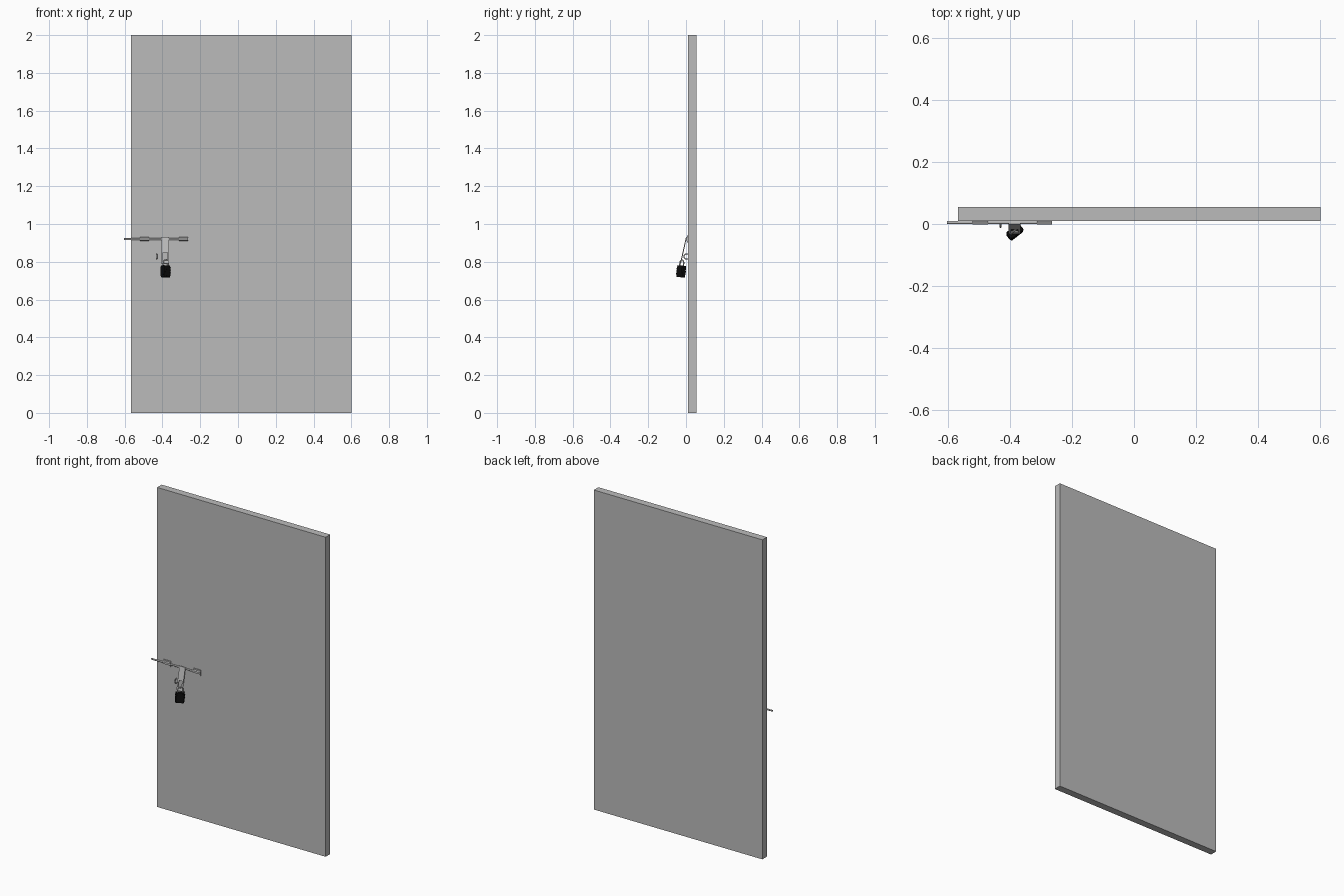
import bpy, bmesh, math
from mathutils import Matrix, Vector

if "Cube" in bpy.data.objects:
    bpy.data.objects.remove(bpy.data.objects["Cube"], do_unlink=True)


def material(name, value, rough=0.5):
    mat = bpy.data.materials.new(name)
    mat.use_nodes = True
    colour = (value, value, value, 1)
    mat.diffuse_color = colour
    bsdf = mat.node_tree.nodes["Principled BSDF"]
    bsdf.inputs["Base Color"].default_value = colour
    bsdf.inputs["Roughness"].default_value = rough
    return mat


GREY = material("door grey", 0.5)
STEEL = material("bolt steel", 0.5)
BLACK = material("padlock black", 0.004)


def finish(bm, name, mat, smooth=False):
    bmesh.ops.recalc_face_normals(bm, faces=bm.faces)
    mesh = bpy.data.meshes.new(name)
    bm.to_mesh(mesh)
    bm.free()
    mesh.materials.append(mat)
    obj = bpy.data.objects.new(name, mesh)
    bpy.context.collection.objects.link(obj)
    if smooth:
        activate(obj)
        bpy.ops.object.shade_smooth_by_angle(angle=math.radians(40))
    return obj


def activate(obj):
    bpy.ops.object.select_all(action='DESELECT')
    obj.select_set(True)
    bpy.context.view_layer.objects.active = obj


def box(name, lo, hi, mat):
    lo, hi = Vector(lo), Vector(hi)
    bm = bmesh.new()
    bmesh.ops.create_cube(bm, size=1)
    bmesh.ops.scale(bm, vec=hi - lo, verts=bm.verts)
    bmesh.ops.translate(bm, vec=(lo + hi) / 2, verts=bm.verts)
    return finish(bm, name, mat)


def extrude(name, points, direction, mat):
    bm = bmesh.new()
    face = bm.faces.new([bm.verts.new(p) for p in points])
    moved = bmesh.ops.extrude_face_region(bm, geom=[face])["geom"]
    # The starting cap stays so that the solid is closed
    if not face.is_valid:
        bm.faces.new([v for v in bm.verts if v not in moved])
    bmesh.ops.translate(bm, vec=direction,
                        verts=[g for g in moved if isinstance(g, bmesh.types.BMVert)])
    return finish(bm, name, mat)


def tube(name, points, radius, mat):
    curve = bpy.data.curves.new(name, 'CURVE')
    curve.dimensions = '3D'
    curve.bevel_depth = radius
    curve.bevel_resolution = 2
    curve.use_fill_caps = True
    spline = curve.splines.new('POLY')
    spline.points.add(len(points) - 1)
    for p, co in zip(spline.points, points):
        p.co = (*co, 1)
    curve.materials.append(mat)
    obj = bpy.data.objects.new(name, curve)
    bpy.context.collection.objects.link(obj)
    activate(obj)
    bpy.ops.object.convert(target='MESH')
    bpy.ops.object.shade_smooth_by_angle(angle=math.radians(40))
    return obj


def arch(half_width, leg, steps=12):
    """Flat U shape opening downward: legs along v, spread along u."""
    arc = [(-half_width * math.cos(a), leg + half_width * math.sin(a))
           for a in (math.pi * i / steps for i in range(steps + 1))]
    return [(-half_width, 0)] + arc + [(half_width, 0)]


# Door slab
FACE = 0.01
box("door_slab", (-0.567, FACE, 0), (0.6, 0.055, 2), GREY)

# Sliding rod
ROD_Z = 0.92
bm = bmesh.new()
bmesh.ops.create_cone(bm, cap_ends=True, segments=16, radius1=0.005, radius2=0.005,
                      depth=0.33,
                      matrix=Matrix.Translation((-0.438, 0.005, ROD_Z))
                      @ Matrix.Rotation(math.pi / 2, 4, 'Y'))
finish(bm, "sliding_rod", STEEL, smooth=True)

# Guide brackets: flanged plates with a raised hump over the rod
hump = [(FACE, -0.018), (0.006, -0.018), (0.006, -0.01), (-0.001, -0.006)]
profile = hump + [(y, -z) for y, z in reversed(hump)]
for side, x in (("right", -0.52), ("left", -0.313)):
    extrude(f"guide_bracket_{side}", [(x, y, ROD_Z + z) for y, z in profile],
            (0.049, 0, 0), STEEL)

# Hinged strap with a slot, hanging at a slope from the rod
bm = bmesh.new()
top, bottom = Vector((0, 0.002, 0.93)), Vector((0, -0.029, 0.79))
columns = (-0.405, -0.396, -0.374, -0.365)
rows = (0, 0.58, 0.89, 1)
grid = [[bm.verts.new(top.lerp(bottom, t) + Vector((x, 0, 0))) for x in columns]
        for t in rows]
for r in range(3):
    for c in range(3):
        if (r, c) != (1, 1):
            bm.faces.new((grid[r][c], grid[r][c + 1], grid[r + 1][c + 1], grid[r + 1][c]))
strap = finish(bm, "hasp_strap", STEEL)
thick = strap.modifiers.new("thickness", 'SOLIDIFY')
thick.thickness = 0.005
thick.offset = 0

# Staple loop standing out of the door
tube("door_staple", [(-0.43, FACE - v, 0.828 + u) for u, v in arch(0.014, 0.007)],
     0.0025, STEEL)

# Padlock: stacked plates with clipped corners, turned and slightly tilted
place = (Matrix.Translation((-0.384, -0.026, 0.749))
         @ Matrix.Rotation(math.radians(-5), 4, 'X')
         @ Matrix.Rotation(math.radians(38), 4, 'Z'))
LAYERS, HEIGHT = 9, 0.062
bm = bmesh.new()
for i in range(LAYERS):
    inset = 0.0012 * (i % 2) + (0.002 if i in (0, LAYERS - 1) else 0)
    step = HEIGHT / LAYERS
    hx, hy, clip = 0.027 - inset, 0.015 - inset, 0.005
    outline = [(hx, hy - clip), (hx - clip, hy), (clip - hx, hy), (-hx, hy - clip),
               (-hx, clip - hy), (clip - hx, -hy), (hx - clip, -hy), (hx, clip - hy)]
    rings = [[bm.verts.new(place @ Vector((x, y, z - HEIGHT / 2))) for x, y in outline]
             for z in (i * step, (i + 1) * step)]
    bm.faces.new(rings[0])
    bm.faces.new(rings[1])
    for a in range(8):
        b = (a + 1) % 8
        bm.faces.new((rings[0][a], rings[0][b], rings[1][b], rings[1][a]))
finish(bm, "padlock_body", BLACK)

# Padlock shackle through the slot
tube("padlock_shackle",
     [place @ Vector((u, 0, v + HEIGHT / 2 - 0.004)) for u, v in arch(0.016, 0.018)],
     0.0035, STEEL)
